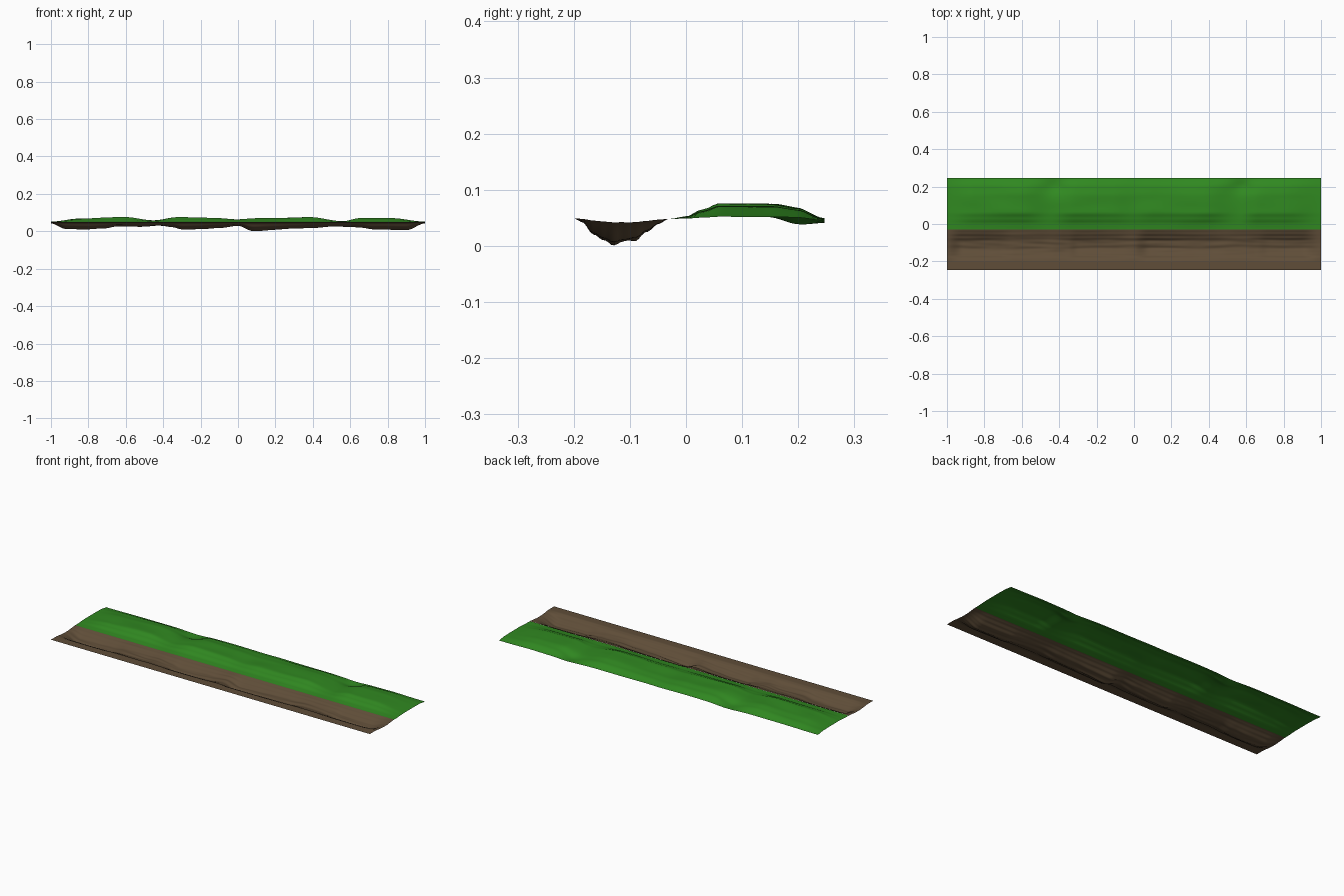
import bpy, math
from mathutils import noise, Vector

if "Cube" in bpy.data.objects:
    bpy.data.objects.remove(bpy.data.objects["Cube"])

# Height key points: along x for ditch floor and hill crest, along y for cross-sections
FLOOR = [(-1, .043), (-.92, .013), (-.8, .01), (-.72, .015), (-.64, .027), (-.5, .025), (-.43, .03),
         (-.35, .022), (-.3, .011), (-.2, .012), (-.1, .02), (0, .03), (.08, .002), (.2, .009), (.3, .014),
         (.4, .02), (.5, .027), (.6, .025), (.66, .02), (.72, .01), (.9, .007), (1, .043)]
CREST = [(-1, .052), (-.85, .068), (-.6, .076), (-.45, .058), (-.32, .076), (-.12, .072), (0, .064),
         (.1, .068), (.38, .076), (.56, .054), (.66, .072), (.8, .071), (1, .052)]
DITCH = [(-.247, 0), (-.2, 0), (-.185, .15), (-.165, .62), (-.145, .85), (-.13, 1), (-.112, .85),
         (-.09, .8), (-.07, .5), (-.05, .2), (-.03, 0)]
HILL = [(-.03, 0), (0, .15), (.03, .6), (.06, 1), (.1, .96), (.15, .95), (.2, .68), (.247, .15)]


def ease(points, t):
    """Smooth interpolation through key points."""
    for (a, u), (b, v) in zip(points, points[1:]):
        if t <= b:
            f = max(0, (t - a) / (b - a))
            return u + (v - u) * f * f * (3 - 2 * f)
    return points[-1][1]


def ditch_height(x, y):
    depth = ease(FLOOR, x) - .048
    mask = ease(DITCH, y)
    fade = min(1, (1 - abs(x)) * 12)
    ruts = noise.noise(Vector((x * 6, y * 60, 1))) * .004 * fade * mask
    base = .049 - .003 * max(0, 1 - abs(y + .1) / .09)
    return max(.0, base + depth * mask + ruts)


def hill_height(x, y):
    rise = ease(CREST, x) - .048
    dip = sum(math.exp(-((x - c) / .07) ** 2) for c in (-.42, .58))
    back = math.exp(-((y - .2) / .035) ** 2)
    fade = min(1, (1 - abs(x)) * 8)
    bumps = noise.noise(Vector((x * 5, y * 14, 4))) * .003 * fade * min(1, (y + .03) * 10)
    return .048 + rise * ease(HILL, y) - .015 * dip * back + bumps - .004 * (y > .2) * (y - .2) / .047


def sheet(name, y0, y1, rows, height, color):
    cols = 160
    verts, faces = [], []
    for j in range(rows + 1):
        y = y0 + (y1 - y0) * j / rows
        for i in range(cols + 1):
            x = -1 + 2 * i / cols
            verts.append((x, y, height(x, y)))
    for j in range(rows):
        for i in range(cols):
            a = j * (cols + 1) + i
            faces.append((a, a + 1, a + cols + 2, a + cols + 1))
    me = bpy.data.meshes.new(name)
    me.from_pydata(verts, [], faces)
    me.shade_smooth()
    mat = bpy.data.materials.new(name + "_color")
    mat.diffuse_color = color
    mat.use_nodes = True
    mat.node_tree.nodes["Principled BSDF"].inputs["Base Color"].default_value = mat.diffuse_color
    me.materials.append(mat)
    bpy.context.collection.objects.link(bpy.data.objects.new(name, me))


# Dirt ditch along the front, grassy bank along the back
sheet("dirt_ditch", -.247, -.03, 40, ditch_height, (.115, .075, .04, 1))
sheet("grass_bank", -.03, .247, 32, hill_height, (.03, .25, .015, 1))
